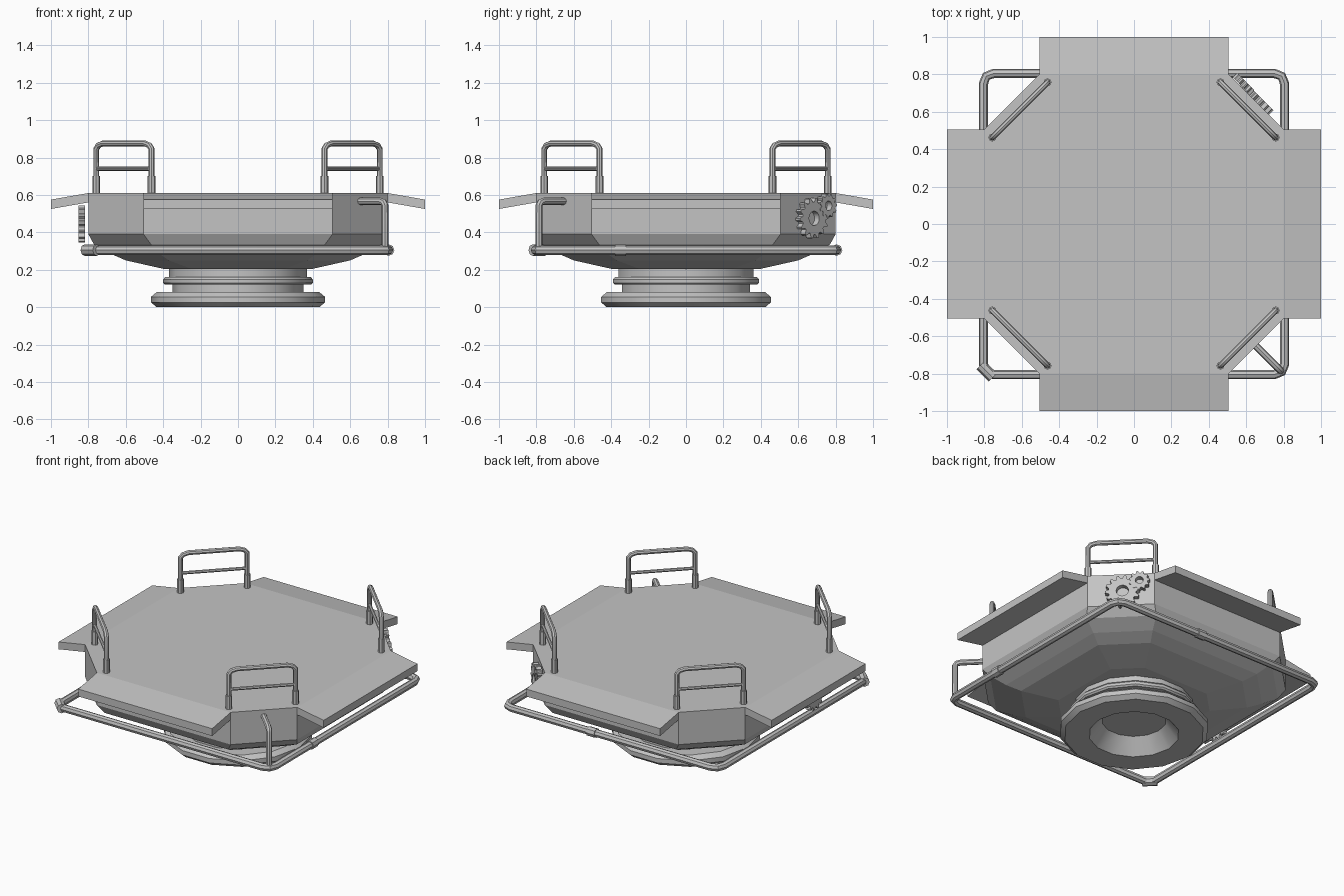
import bpy, bmesh, math
from mathutils import Vector, Matrix

if "Cube" in bpy.data.objects:
    bpy.data.objects.remove(bpy.data.objects["Cube"])

grey = bpy.data.materials.new("metal grey")
grey.diffuse_color = (0.55, 0.55, 0.55, 1)
grey.use_nodes = True
grey.node_tree.nodes["Principled BSDF"].inputs["Base Color"].default_value = grey.diffuse_color


def finish(obj, angle=None):
    obj.data.materials.clear()
    obj.data.materials.append(grey)
    if angle:
        bpy.ops.object.select_all(action='DESELECT')
        obj.select_set(True)
        bpy.context.view_layer.objects.active = obj
        bpy.ops.object.shade_smooth_by_angle(angle=math.radians(angle))
    return obj


def loft(name, rings, closed=False, angle=None):
    """Skin equal-length point rings; cap the ends unless closed."""
    bm = bmesh.new()
    vs = [[bm.verts.new(p) for p in r] for r in rings]
    n = len(vs[0])
    pairs = list(zip(vs, vs[1:])) + ([(vs[-1], vs[0])] if closed else [])
    for a, b in pairs:
        for i in range(n):
            j = (i + 1) % n
            bm.faces.new((a[i], a[j], b[j], b[i]))
    if not closed:
        bm.faces.new(vs[0])
        bm.faces.new(vs[-1])
    bmesh.ops.recalc_face_normals(bm, faces=bm.faces)
    me = bpy.data.meshes.new(name)
    bm.to_mesh(me)
    bm.free()
    obj = bpy.data.objects.new(name, me)
    bpy.context.collection.objects.link(obj)
    return finish(obj, angle)


def tube(name, points, radius, cyclic=False):
    cu = bpy.data.curves.new(name, 'CURVE')
    cu.dimensions = '3D'
    cu.bevel_depth = radius
    cu.bevel_resolution = 2
    cu.use_fill_caps = True
    sp = cu.splines.new('POLY')
    sp.points.add(len(points) - 1)
    for p, co in zip(sp.points, points):
        p.co = (*co, 1)
    sp.use_cyclic_u = cyclic
    obj = bpy.data.objects.new(name, cu)
    bpy.context.collection.objects.link(obj)
    bpy.ops.object.select_all(action='DESELECT')
    obj.select_set(True)
    bpy.context.view_layer.objects.active = obj
    bpy.ops.object.convert(target='MESH')
    return finish(bpy.context.object, 40)


def octagon(a, c, z):
    return [(a, -c, z), (a, c, z), (c, a, z), (-c, a, z),
            (-a, c, z), (-a, -c, z), (-c, -a, z), (c, -a, z)]


def circle(r, z, n):
    return [(r * math.cos(2 * math.pi * i / n), r * math.sin(2 * math.pi * i / n), z)
            for i in range(n)]


def gear(name, centre, normal, radius, hole, teeth, thick):
    """Toothed ring facing along a horizontal normal."""
    n = Vector(normal).normalized()
    side = Vector((0, 0, 1)).cross(n)
    rot = Matrix((side, Vector((0, 0, 1)), n)).transposed()

    def ring(radii, d):
        k = teeth * 4
        return [Vector(centre) + rot @ Vector((radii[i % 4] * math.cos(2 * math.pi * i / k),
                radii[i % 4] * math.sin(2 * math.pi * i / k), d)) for i in range(k)]
    outer, inner = [radius, radius, radius * .8, radius * .8], [hole] * 4
    h = thick / 2
    return loft(name, [ring(outer, -h), ring(outer, h), ring(inner, h), ring(inner, -h)], True)


# Hull: chamfered square bowl
hull_profile = [(.40, .25, .205), (.60, .37, .25), (.68, .42, .285),
                (.77, .465, .335), (.80, .505, .39), (.80, .505, .61)]
loft("hull", [octagon(*s) for s in hull_profile])

# Sloping flaps on the four sides
for k in range(4):
    rot = Matrix.Rotation(k * math.pi / 2, 3, 'Z')
    section = [(.80, .61), (1.0, .575), (1.0, .525), (.80, .56)]
    loft("flap", [[rot @ Vector((x, y, z)) for x, z in section] for y in (-.505, .505)])

# Round base: foot ring with a recessed underside, neck and collar
base_profile = [(.20, .10), (.28, 0), (.435, 0), (.465, .025), (.465, .055), (.435, .08),
                (.35, .08), (.35, .12), (.39, .12), (.40, .13), (.40, .148), (.39, .16),
                (.37, .16), (.37, .215)]
loft("base", [circle(r, z, 14) for r, z in base_profile], angle=30)

# Corner handles with crossbar and thicker feet
for k in range(4):
    rot = Matrix.Rotation(k * math.pi / 2, 3, 'Z')
    a, b = Vector((.758, .462, 0)), Vector((.462, .758, 0))

    def at(t, z):
        return rot @ (a.lerp(b, t) + Vector((0, 0, z)))
    tube("handle", [at(0, .60), at(0, .845), at(.04, .865), at(.12, .875), at(.88, .875),
                    at(.96, .865), at(1, .845), at(1, .60)], .016)
    tube("handle_crossbar", [at(0, .74), at(1, .74)], .011)
    for t in (0, 1):
        tube("handle_foot", [at(t, .60), at(t, .70)], .021)

# Bumper rail around the hull
R, e, zr = .805, .055, .305
corners = []
for sx, sy in ((1, 1), (-1, 1), (-1, -1), (1, -1)):
    pts = [(sx * R, sy * (R - e), zr), (sx * (R - .015), sy * (R - .015), zr),
           (sx * (R - e), sy * R, zr)]
    corners += pts if sx * sy > 0 else pts[::-1]
tube("bumper_rail", corners, .025, True)

# Rail sleeves
tube("sleeve_right", [(R, -.38, zr), (R, -.32, zr)], .031)
tube("sleeve_back", [(.11, R, zr), (.17, R, zr)], .031)
tube("sleeve_corner", [(-.82, -.755, zr), (-.755, -.82, zr)], .031)

# Corner strut from the rail to the hull
tube("strut", [(.785, -.785, .30), (.785, -.785, .545), (.778, -.778, .56),
               (.76, -.76, .566), (.63, -.63, .566)], .019)

# Gears on the back right corner and the left side
gear("large_gear", (.657, .673, .475), (1, 1, 0), .108, .038, 14, .035)
gear("small_gear", (.585, .75, .542), (1, 1, 0), .065, .025, 11, .035)
gear("side_gear", (-.835, -.18, .445), (-1, 0, 0), .1, .036, 14, .035)
